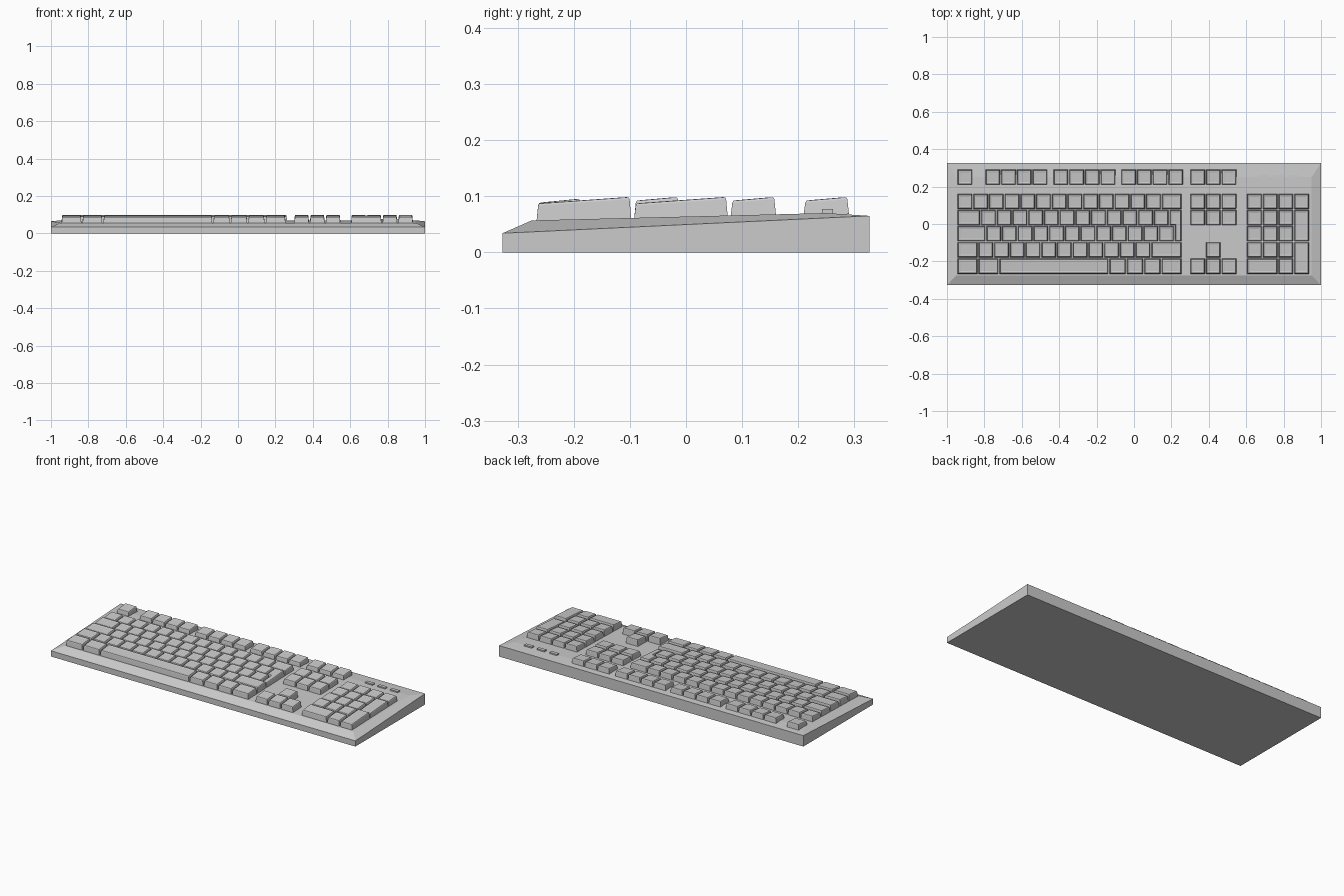
import bpy, bmesh

if "Cube" in bpy.data.objects:
    bpy.data.objects.remove(bpy.data.objects["Cube"])

grey = bpy.data.materials.new("light_grey")
grey.diffuse_color = (0.6, 0.6, 0.6, 1)
grey.use_nodes = True
grey.node_tree.nodes["Principled BSDF"].inputs["Base Color"].default_value = grey.diffuse_color

U = 0.084                                      # key pitch in x
ROWS = [0.12, 0.034, -0.052, -0.138, -0.226]   # row centres in y
F_ROW = 0.25
HALF = 0.0405                                  # half key depth
GAP = 0.003                                    # gap at each key side
LEFT, RIGHT, NAV, PAD = -0.946, 0.257, 0.298, 0.602


def deck(y):
    """Height of the sloping top plate."""
    return 0.0637 + 0.025 * y


def finish(name, bm):
    bmesh.ops.recalc_face_normals(bm, faces=bm.faces[:])
    me = bpy.data.meshes.new(name)
    bm.to_mesh(me)
    bm.free()
    me.materials.append(grey)
    ob = bpy.data.objects.new(name, me)
    bpy.context.collection.objects.link(ob)
    return ob


def loft(bm, rings):
    """Skin a stack of equal rings and cap both ends."""
    loops = [[bm.verts.new(p) for p in r] for r in rings]
    n = len(loops[0])
    for a, b in zip(loops, loops[1:]):
        for i in range(n):
            j = (i + 1) % n
            bm.faces.new((a[i], a[j], b[j], b[i]))
    bm.faces.new(loops[0][::-1])
    bm.faces.new(loops[-1])


def inset(pts, d):
    """Inset a counter-clockwise outline made of axis-aligned edges."""
    out = []
    for i, (x, y) in enumerate(pts):
        dx = dy = 0
        for (ax, ay), (bx, by) in ((pts[i - 1], pts[i]), (pts[i], pts[(i + 1) % len(pts)])):
            if abs(bx - ax) > abs(by - ay):
                dy += d if bx > ax else -d
            else:
                dx -= d if by > ay else -d
        out.append((x + dx, y + dy))
    return out


def cap(bm, pts, zf=0.092, zb=0.099):
    """Key cap with tapered walls, bevelled rim and a tilted top."""
    y0, y1 = min(p[1] for p in pts), max(p[1] for p in pts)

    def top(y):
        return zf + (zb - zf) * (y - y0) / (y1 - y0)
    rings = [[(x, y, deck(y) - 0.003) for x, y in pts]]
    for d, drop in ((0.003, 0.004), (0.005, 0.0005), (0.011, 0.0), (0.015, 0.001)):
        rings.append([(x, y, top(y) - drop) for x, y in inset(pts, d)])
    loft(bm, rings)


def key(bm, x0, x1, yc, yc_low=None):
    low = yc if yc_low is None else yc_low
    x0, x1, y0, y1 = x0 + GAP, x1 - GAP, low - HALF, yc + HALF
    pts = [(x0, y0), (x1, y0), (x1, y1), (x0, y1)]
    if low != yc:
        cap(bm, pts, 0.087, 0.099)
    elif yc == ROWS[4]:
        cap(bm, pts, 0.088, 0.096)
    else:
        cap(bm, pts)


def row(bm, x, yc, widths):
    for w in widths:
        key(bm, x, x + w * U, yc)
        x += w * U
    return x


# case with sloped rim
def rect(x, y0, y1, z0, z1):
    return [(-x, y0, z0), (x, y0, z0), (x, y1, z1), (-x, y1, z1)]


bm = bmesh.new()
loft(bm, [rect(1, -0.327, 0.327, 0, 0),
          rect(1, -0.327, 0.327, 0.034, 0.065),
          rect(0.95, -0.275, 0.25, deck(-0.275), deck(0.25))])
finish("case", bm)

# escape and function keys
bm = bmesh.new()
key(bm, LEFT, LEFT + U, F_ROW)
for x in (-0.797, -0.433, -0.071):
    row(bm, x, F_ROW, [1] * 4)
finish("function_keys", bm)

# main typing block
bm = bmesh.new()
x = row(bm, LEFT, ROWS[0], [1] * 13)
key(bm, x, RIGHT, ROWS[0])
xa = row(bm, LEFT, ROWS[1], [1.5] + [1] * 12)
xb = row(bm, LEFT, ROWS[2], [1.83] + [1] * 12)
x = row(bm, LEFT, ROWS[3], [1.33] + [1] * 11)
key(bm, x, RIGHT, ROWS[3])
x = row(bm, LEFT, ROWS[4], [1.33, 1.33, 7, 1.11, 1.11, 1.11])
key(bm, x, RIGHT, ROWS[4])
finish("typing_keys", bm)

# L-shaped enter key
bm = bmesh.new()
r, step = RIGHT - GAP, ROWS[1] - HALF
cap(bm, [(xb + GAP, ROWS[2] - HALF), (r, ROWS[2] - HALF), (r, ROWS[1] + HALF),
         (xa + GAP, ROWS[1] + HALF), (xa + GAP, step), (xb + GAP, step)], 0.087, 0.099)
finish("enter_key", bm)

# navigation and arrow keys
bm = bmesh.new()
for y in (F_ROW, ROWS[0], ROWS[1], ROWS[4]):
    row(bm, NAV, y, [1] * 3)
key(bm, NAV + U, NAV + 2 * U, ROWS[3])
finish("navigation_keys", bm)

# number pad
bm = bmesh.new()
row(bm, PAD, ROWS[0], [1] * 4)
for y in ROWS[1:4]:
    row(bm, PAD, y, [1] * 3)
row(bm, PAD, ROWS[4], [2, 1])
for hi, lo in ((1, 2), (3, 4)):
    key(bm, PAD + 3 * U, PAD + 4 * U, ROWS[hi], ROWS[lo])
finish("number_pad_keys", bm)

# three indicator lights
bm = bmesh.new()
for x in (0.69, 0.772, 0.855):
    loft(bm, [[(x + sx * 0.025, 0.252 + sy * 0.01, z)
               for sx, sy in ((-1, -1), (1, -1), (1, 1), (-1, 1))] for z in (0.066, 0.077)])
finish("indicator_lights", bm)
